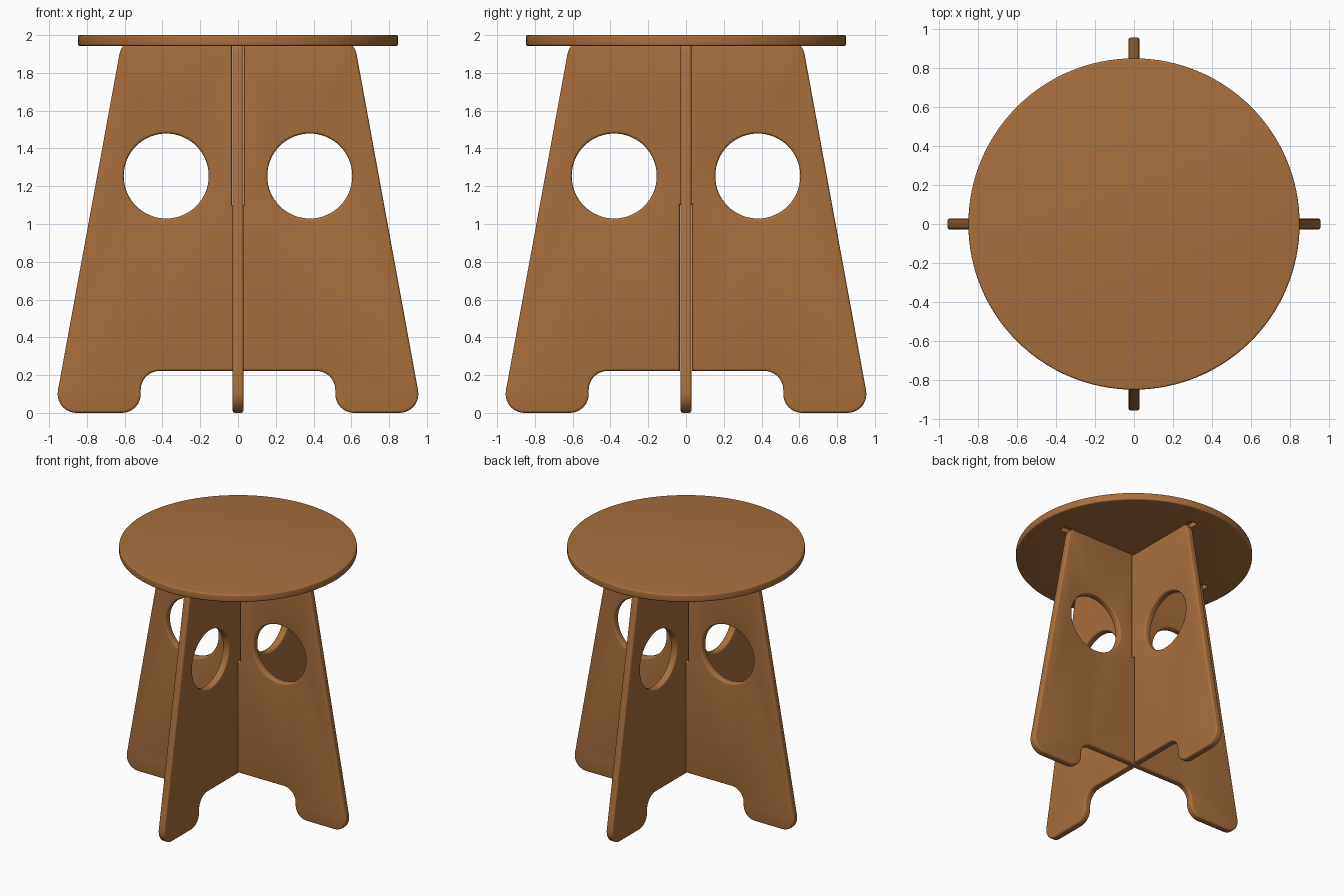
import bpy, bmesh, math
from mathutils import Vector

cube = bpy.data.objects.get("Cube")
if cube:
    bpy.data.objects.remove(cube, do_unlink=True)

wood = bpy.data.materials.new("warm wood")
wood.use_nodes = True
WOOD = (0.39, 0.16, 0.046, 1)
wood.diffuse_color = WOOD
wood.node_tree.nodes["Principled BSDF"].inputs["Base Color"].default_value = WOOD

THICK = 0.057
BOARD_TOP = 1.98
SLOT = 0.033
SLOT_Z = 1.1
ARCH_Z = 0.222


def circle(cx, cy, r, n, direction=1):
    step = direction * 2 * math.pi / n
    return [Vector((cx + r * math.cos(i * step), cy + r * math.sin(i * step))) for i in range(n)]


def fillet(corners, steps=10):
    """Round each (x, y, radius) corner of a closed outline."""
    points = []
    for i, (x, y, r) in enumerate(corners):
        p = Vector((x, y))
        if r == 0:
            points.append(p)
            continue
        a = (Vector(corners[i - 1][:2]) - p).normalized()
        b = (Vector(corners[(i + 1) % len(corners)][:2]) - p).normalized()
        half = a.angle(b) / 2
        centre = p + (a + b).normalized() * r / math.sin(half)
        start = p + a * r / math.tan(half) - centre
        end = p + b * r / math.tan(half) - centre
        sweep = math.pi - 2 * half
        for k in range(steps + 1):
            t = k / steps
            points.append(centre + (start * math.sin((1 - t) * sweep)
                                    + end * math.sin(t * sweep)) / math.sin(sweep))
    return points


def inset(loop, d):
    """Move an outline into the solid, which lies on its left."""
    result = []
    for i, p in enumerate(loop):
        u = (p - loop[i - 1]).normalized()
        v = (loop[(i + 1) % len(loop)] - p).normalized()
        n = Vector((-u.y, u.x)) + Vector((-v.y, v.x))
        result.append(p + n * (2 * d / n.length_squared))
    return result


def board(name, loops, bevel, segments=4):
    """Flat board from outlines, with rounded-over edges."""
    bm = bmesh.new()
    levels = []
    for k in range(segments + 1):
        a = k / segments * math.pi / 2
        levels.append((bevel * (1 - math.sin(a)), -THICK / 2 + bevel * (1 - math.cos(a))))
    levels += [(d, -z) for d, z in reversed(levels)]
    caps = ([], [])
    for loop in loops:
        rings = [[bm.verts.new((p.x, p.y, z)) for p in inset(loop, d)] for d, z in levels]
        n = len(loop)
        for low, high in zip(rings, rings[1:]):
            for i in range(n):
                j = (i + 1) % n
                bm.faces.new((low[i], low[j], high[j], high[i]))
        for cap, ring in zip(caps, (rings[0], rings[-1])):
            cap.extend(bm.edges.get((ring[i - 1], ring[i])) for i in range(n))
    for cap in caps:
        bmesh.ops.triangle_fill(bm, edges=cap, use_beauty=True)
    bmesh.ops.recalc_face_normals(bm, faces=bm.faces)
    mesh = bpy.data.meshes.new(name)
    bm.to_mesh(mesh)
    bm.free()
    mesh.materials.append(wood)
    obj = bpy.data.objects.new(name, mesh)
    bpy.context.collection.objects.link(obj)
    return obj


def smooth(obj):
    bpy.ops.object.select_all(action="DESELECT")
    obj.select_set(True)
    bpy.context.view_layer.objects.active = obj
    bpy.ops.object.shade_smooth_by_angle(angle=math.radians(35))


# Two interlocking leg boards, one slotted from above and one from below
foot = [(0.515, ARCH_Z, 0.1), (0.515, 0, 0.1), (0.975, 0, 0.1), (0.613, BOARD_TOP, 0.1)]
upper_slot = [(SLOT, BOARD_TOP, 0), (SLOT, SLOT_Z, 0)]
lower_slot = [(SLOT, SLOT_Z, 0), (SLOT, ARCH_Z, 0)]
holes = [circle(s * 0.38, 1.254, 0.225, 64, -1) for s in (-1, 1)]
for name, half, turn in (("leg_board_across", foot + upper_slot, 0),
                         ("leg_board_lengthwise", lower_slot + foot, math.pi / 2)):
    outline = half + [(-x, y, r) for x, y, r in reversed(half)]
    leg = board(name, [fillet(outline)] + holes, 0.014)
    leg.rotation_euler = (math.pi / 2, 0, turn)
    smooth(leg)

# Round seat with crossed grooves underneath that receive the boards
seat = board("seat", [circle(0, 0, 0.848, 128)], 0.01)
seat.location.z = 2 - THICK / 2
for size in ((1.34, 0.064, 0.08), (0.064, 1.34, 0.08)):
    bpy.ops.mesh.primitive_cube_add(size=1, location=(0, 0, BOARD_TOP + 0.001 - size[2] / 2))
    cutter = bpy.context.object
    cutter.name = "groove_cutter"
    cutter.scale = size
    cutter.hide_render = True
    cutter.data.materials.append(wood)
    cut = seat.modifiers.new("groove", "BOOLEAN")
    cut.object = cutter
    cut.solver = "EXACT"
    bpy.context.view_layer.objects.active = seat
    bpy.ops.object.modifier_apply(modifier=cut.name)
    bpy.data.objects.remove(cutter, do_unlink=True)
smooth(seat)
